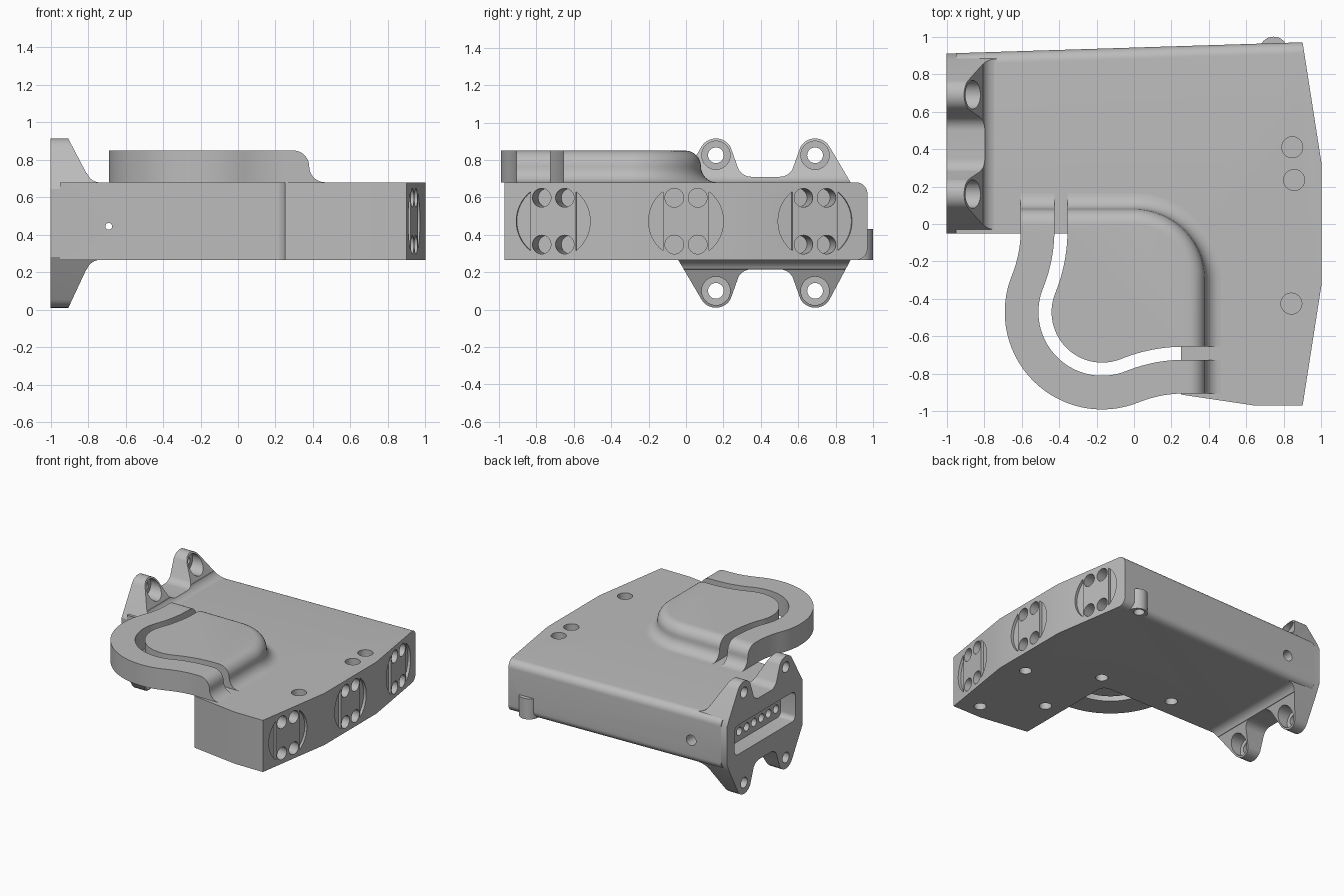
import bpy, bmesh
from math import cos, sin, radians, pi, atan2
from mathutils import Matrix, Vector

cube = bpy.data.objects.get("Cube")
if cube:
    bpy.data.objects.remove(cube, do_unlink=True)

grey = bpy.data.materials.new("plain_grey")
grey.use_nodes = True
GREY = (0.5, 0.5, 0.5, 1)
grey.diffuse_color = GREY
grey.node_tree.nodes["Principled BSDF"].inputs["Base Color"].default_value = GREY

BOTTOM, TOP, PAD_TOP = 0.265, 0.68, 0.85
MID = (BOTTOM + TOP) / 2


def arc(cx, cy, r, a0, a1, n=10):
    steps = [radians(a0 + (a1 - a0) * i / n) for i in range(n + 1)]
    return [(cx + r * cos(a), cy + r * sin(a)) for a in steps]


def finish(name, bm):
    bmesh.ops.recalc_face_normals(bm, faces=bm.faces)
    mesh = bpy.data.meshes.new(name)
    bm.to_mesh(mesh)
    bm.free()
    mesh.materials.append(grey)
    ob = bpy.data.objects.new(name, mesh)
    bpy.context.collection.objects.link(ob)
    return ob


def loft(name, loops):
    """Closed solid through loops with equal point counts."""
    bm = bmesh.new()
    rings = [[bm.verts.new(p) for p in loop] for loop in loops]
    for a, b in zip(rings, rings[1:]):
        for i in range(len(a)):
            j = (i + 1) % len(a)
            bm.faces.new((a[i], a[j], b[j], b[i]))
    bm.faces.new(rings[0])
    bm.faces.new(rings[-1])
    return finish(name, bm)


def prism(name, pts, lo, hi, axis="z"):
    place = {"z": lambda u, v, w: (u, v, w),
             "x": lambda u, v, w: (w, u, v),
             "y": lambda u, v, w: (u, w, v)}[axis]
    return loft(name, [[place(u, v, w) for u, v in pts] for w in (lo, hi)])


def rod(name, start, end, r, n=32):
    start, end = Vector(start), Vector(end)
    d = end - start
    bm = bmesh.new()
    turn = d.to_track_quat("Z", "Y").to_matrix().to_4x4()
    bmesh.ops.create_cone(bm, cap_ends=True, segments=n, radius1=r, radius2=r, depth=d.length,
                          matrix=Matrix.Translation((start + end) / 2) @ turn)
    return finish(name, bm)


def combine(ob, tools, operation="DIFFERENCE"):
    bpy.context.view_layer.objects.active = ob
    for tool in tools:
        mod = ob.modifiers.new("cut", "BOOLEAN")
        mod.operation, mod.solver, mod.object = operation, "EXACT", tool
        bpy.ops.object.modifier_apply(modifier=mod.name)


def drop(tools):
    for tool in tools:
        bpy.data.objects.remove(tool, do_unlink=True)


# L-shaped body with a rounded inner corner and rounded back edges
outline = [(-0.95, -0.05)] + arc(0.19, -0.11, 0.06, 90, 0, 8) + [
    (0.25, -0.91), (0.28, -0.915), (0.65, -0.97), (0.9, -0.97), (1, -0.33), (1, 0.33),
    (0.9, 0.97), (-0.95, 0.912)]
body = prism("main_body", outline, BOTTOM, TOP)
bm = bmesh.new()
bm.from_mesh(body.data)
back = [e for e in bm.edges if all(v.co.y > 0.9 for v in e.verts)
        and abs(e.verts[0].co.z - e.verts[1].co.z) < 0.01]
bmesh.ops.bevel(bm, geom=back, offset=0.06, segments=8, profile=0.5, affect="EDGES")
bm.to_mesh(body.data)
bm.free()

# Mounting flange: lobed outline trimmed by a flared side profile
top = arc(0.16, 0.825, 0.09, 150, 30, 16) + arc(0.35, 0.79, 0.08, 210, 270, 8)
top += arc(0.5, 0.79, 0.08, 270, 330, 8) + arc(0.69, 0.825, 0.09, 150, 30, 16)
bottom = [(y, 0.925 - z) for y, z in reversed(top)]
flange = prism("mounting_flange", [(-0.05, 0.28), (-0.05, 0.645)] + top
               + [(0.88, 0.68), (0.91, 0.62), (0.91, 0.33), (0.88, 0.265)] + bottom, -1, -0.7, "x")
flare = [(-1.1, 0.93), (-0.915, 0.93), (-0.81, 0.73)] + arc(-0.735, 0.755, 0.076, 200, 270, 8)
low = [(x, 2 * MID - z) for x, z in reversed(flare)]
low = [(x, -0.01) if z < 0.05 else (x, z) for x, z in low]
trim = prism("flare_trim", flare + low, -0.2, 1.1, "y")
combine(flange, [trim], "INTERSECT")
drop([trim])

# Four bolt holes with counterbores
bolts = []
for y in (0.16, 0.69):
    for z in (0.825, 0.1):
        bolts.append(rod("bolt", (-1.1, y, z), (-0.6, y, z), 0.042))
        bolts.append(rod("bore", (-0.94, y, z), (-0.6, y, z), 0.076))
combine(flange, bolts)
drop(bolts)

# Pocket in the flange with a row of holes, and the cross pin hole
pocket = []
for cy, a in ((0.77, 0), (0.08, 180)):
    pocket += arc(cy, 0.55, 0.04, a, a + 90, 6) if a == 0 else arc(cy, 0.395, 0.04, a, a + 90, 6)
    pocket += arc(0.08, 0.55, 0.04, 90, 180, 6) if a == 0 else arc(0.77, 0.395, 0.04, 270, 360, 6)
cuts = [prism("pocket", pocket, -1.1, -0.87, "x")]
cuts += [rod("socket", (-0.9, 0.1 + 0.093 * i, 0.43), (-0.76, 0.1 + 0.093 * i, 0.43), 0.033, 20)
         for i in range(8)]
cuts.append(rod("pin", (-0.69, -0.3, 0.445), (-0.69, 1.2, 0.445), 0.018, 16))
cuts.append(rod("pin_bore", (-0.69, 0.8, 0.445), (-0.69, 1.2, 0.445), 0.042))
for part in (body, flange):
    combine(part, cuts)
drop(cuts)

# Blind holes in the top and bottom faces
cuts = [rod("top_hole", (x, y, TOP - 0.1), (x, y, TOP + 0.1), 0.056)
        for x, y in ((0.845, 0.41), (0.855, 0.235), (0.84, -0.425))]
cuts += [rod("under_hole", (x, y, BOTTOM - 0.1), (x, y, BOTTOM + 0.1), 0.045)
         for x, y in ((0.83, -0.24), (0.75, -0.85), (0.39, -0.54), (0.34, 0.04), (-0.27, 0.1))]

# Three connector faces: round recess sides around a flush strip with four holes
for y, x, tilt in ((-0.71, 0.941, -1), (0, 1, 0), (0.69, 0.944, 1)):
    n = Vector((0.64, 0.1 * tilt, 0)).normalized()
    frame = Matrix.Translation((x, y, MID)) @ Matrix.Rotation(atan2(n.y, n.x), 4, "Z")
    for side in (1, -1):
        half = radians(52)
        seg = [(side * 0.2 * cos(t), 0.2 * sin(t))
               for t in [half * (i / 8 - 1) for i in range(17)]]
        tool = prism("recess", seg, -0.022, 0.1, "x")
        tool.data.transform(frame)
        cuts.append(tool)
        for z in (0.125, -0.125):
            u = side * 0.0625
            cuts.append(rod("socket", frame @ Vector((-0.2, u, z)),
                            frame @ Vector((0.1, u, z)), 0.05))
combine(body, cuts)
drop(cuts)

# Peg on the back face
peg = rod("back_peg", (0.745, 0.925, BOTTOM), (0.745, 0.925, 0.43), 0.075)
hole = [rod("peg_hole", (0.745, 0.945, 0.2), (0.745, 0.945, 0.36), 0.04)]
combine(peg, hole)
combine(body, hole)
drop(hole)


# Raised pad with an S-shaped flank
def pad_loop(o, z):
    pts = [(-0.9, 0.08 + o)] + arc(0, -0.3, 0.38 + o, 90, 0, 24)
    pts += [(0.38 + o, -1.2), (-0.9, -1.2)]
    return [(x, y, z) for x, y in pts]


flank = [(0.085 - x, z) for x, z in arc(0, 0.765, 0.085, 90, 0, 8)]
section = [(x - 0.085 + 0.085, z) for x, z in arc(0.085, 0.765, 0.085, 270, 180, 8)]
section += [(x, z) for x, z in arc(-0.085, 0.765, 0.085, 0, 90, 8)][1:]
pad = loft("raised_pad", [pad_loop(o, z) for o, z in section])


# Keyhole curve family: straight leg, reverse bend, round lobe, then mirrored
def keyhole(r):
    d = r - 0.305
    half = [(-0.22 - d, 0.87)] + arc(-0.22 - 0.86, 0.437, 0.86 - d, 0, -22, 12)
    half += arc(0, 0, r, 158, 225, 20)[1:]
    path = half + [(v, u) for u, v in reversed(half[:-1])]
    return [(u - 0.17, v - 0.47) for u, v in path]


border = prism("border", keyhole(0.52) + [(0.7, 0.4)], 0.5, 1)
combine(pad, [border], "INTERSECT")
groove = prism("groove", keyhole(0.34) + keyhole(0.27)[::-1], 0.5, 1)
combine(pad, [groove])
drop([border, groove])

# Smooth shading with sharp edges kept
bpy.ops.object.select_all(action="DESELECT")
for ob in (body, flange, peg, pad):
    ob.select_set(True)
bpy.context.view_layer.objects.active = body
bpy.ops.object.shade_smooth_by_angle(angle=radians(30))
